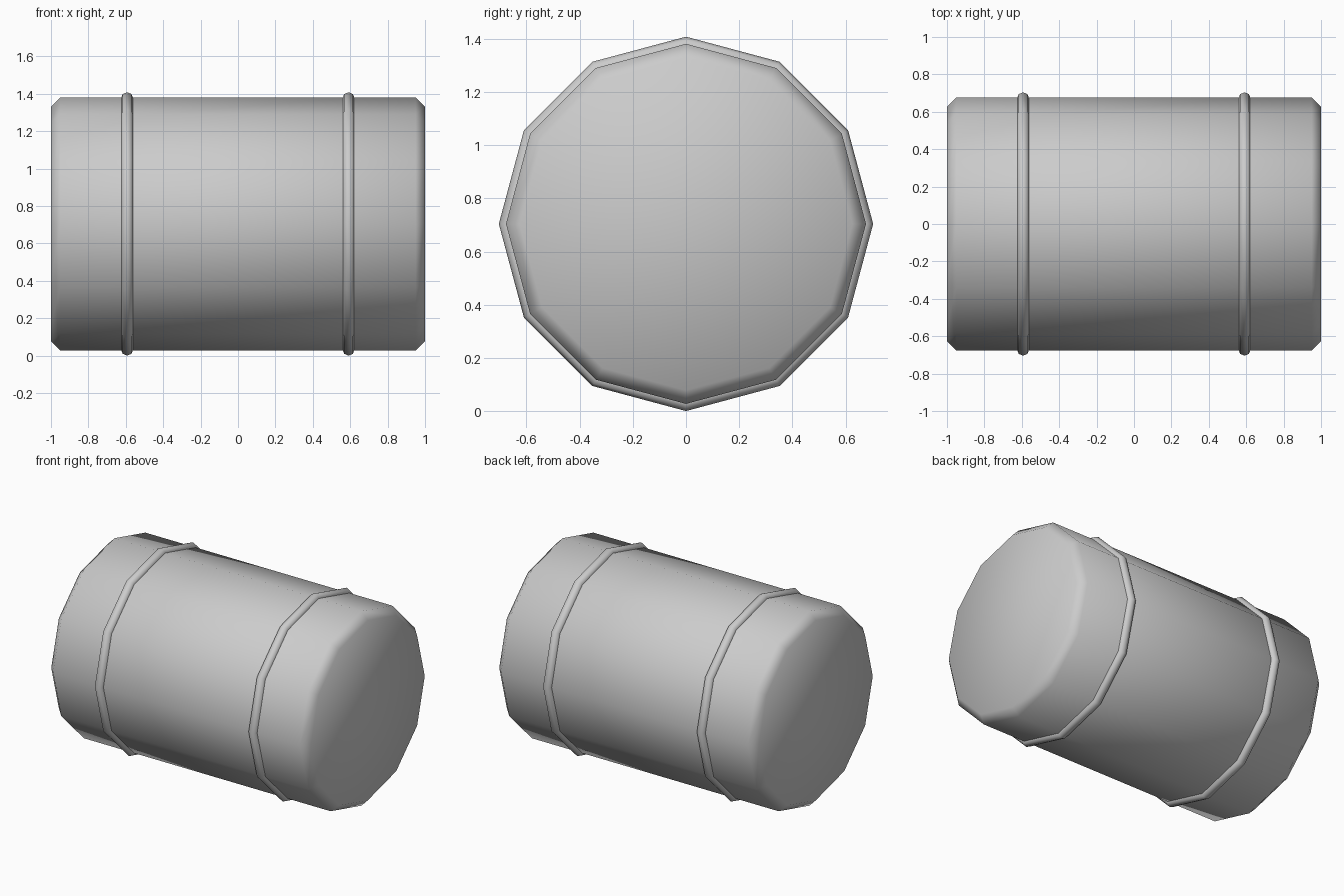
import bpy
from math import radians, pi, sin, cos

if "Cube" in bpy.data.objects:
    bpy.data.objects.remove(bpy.data.objects["Cube"])

SIDES = 12
AXIS_Z = 0.704


def finish(obj, name):
    obj.name = name
    bpy.ops.object.shade_smooth_by_angle(angle=radians(60))


def lathe_x(name, profile):
    """Closed solid turned around the x axis from (x, radius) points."""
    n = SIDES
    verts = [(x, r * sin(2 * pi * i / n), r * cos(2 * pi * i / n) + AXIS_Z)
             for x, r in profile for i in range(n)]
    faces = [(k * n + i, k * n + (i + 1) % n, (k + 1) * n + (i + 1) % n, (k + 1) * n + i)
             for k in range(len(profile) - 1) for i in range(n)]
    faces = [f[::-1] for f in faces]
    last = (len(profile) - 1) * n
    faces += [tuple(range(n)), tuple(reversed(range(last, last + n)))]
    mesh = bpy.data.meshes.new(name)
    mesh.from_pydata(verts, [], [f[::-1] for f in faces])
    obj = bpy.data.objects.new(name, mesh)
    bpy.context.collection.objects.link(obj)
    bpy.ops.object.select_all(action='DESELECT')
    obj.select_set(True)
    bpy.context.view_layer.objects.active = obj
    # make the normals point outward
    bpy.ops.object.mode_set(mode='EDIT')
    bpy.ops.mesh.select_all(action='SELECT')
    bpy.ops.mesh.normals_make_consistent(inside=False)
    bpy.ops.object.mode_set(mode='OBJECT')
    finish(obj, name)


# Barrel body with chamfered ends
lathe_x("barrel_body", [(-1, 0.626), (-0.95, 0.677), (0.95, 0.677), (1, 0.626)])

# Raised hoops around the body
for side, x in (("left", -0.593), ("right", 0.591)):
    bpy.ops.mesh.primitive_torus_add(
        major_segments=SIDES, minor_segments=8, major_radius=0.671, minor_radius=0.033,
        location=(x, 0, AXIS_Z), rotation=(0, pi / 2, 0))
    finish(bpy.context.object, side + "_hoop")
